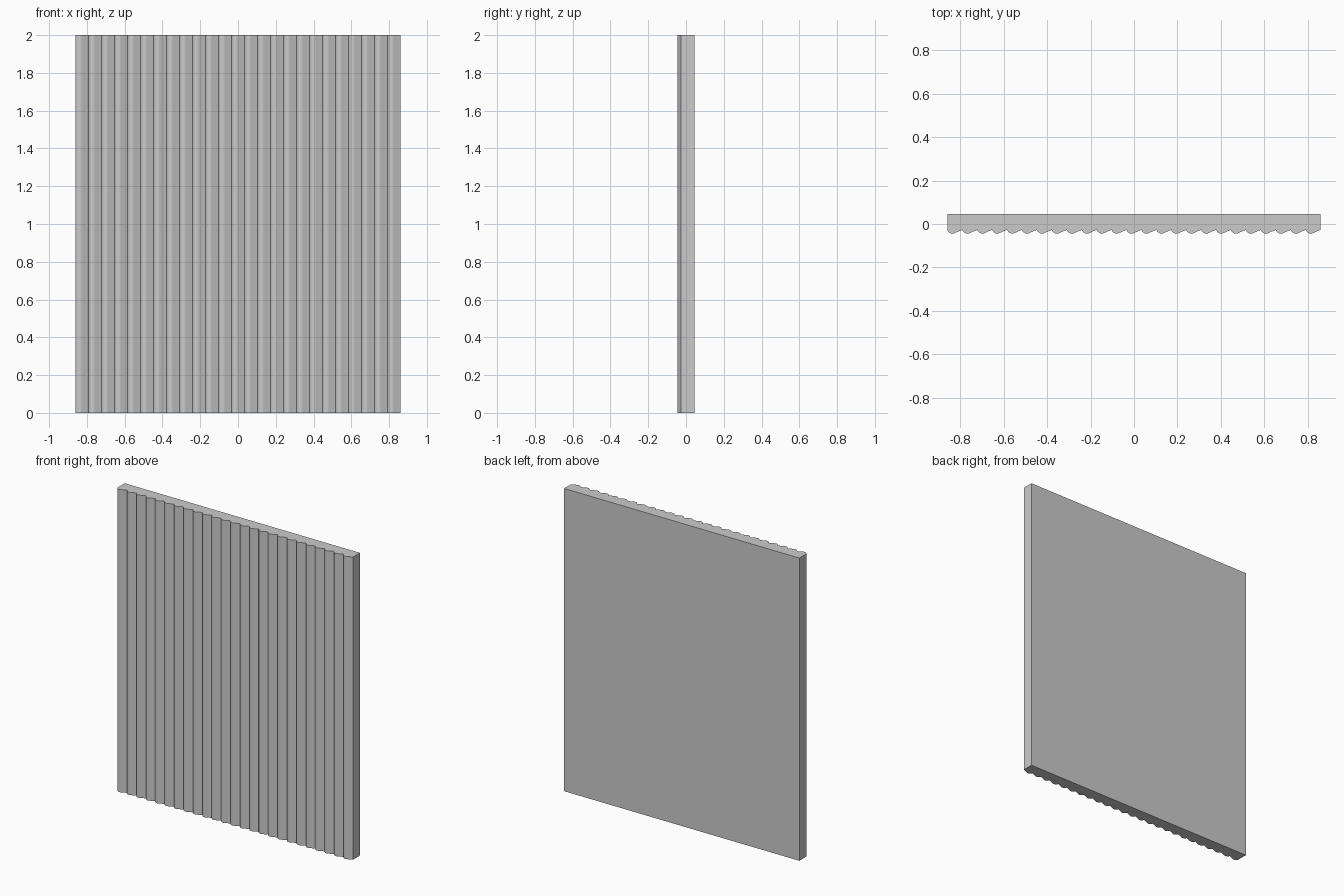
import bpy, bmesh

if "Cube" in bpy.data.objects:
    bpy.data.objects.remove(bpy.data.objects["Cube"])

HALF_W, BACK, HEIGHT = 0.86, 0.045, 2.0
FLUTES = 25
PITCH = 2 * HALF_W / FLUTES

# one asymmetric flute: (fraction of pitch, y)
FLUTE = [(0.0, -0.027), (0.04, -0.033), (0.12, -0.039), (0.22, -0.043),
         (0.34, -0.045), (0.46, -0.043), (0.58, -0.039), (0.78, -0.033)]

# panel cross-section: flat back, fluted front
profile = [(-HALF_W + (i + f) * PITCH, y) for i in range(FLUTES) for f, y in FLUTE]
profile[0] = (-HALF_W, -0.032)
profile += [(HALF_W, -0.027), (HALF_W, BACK), (-HALF_W, BACK)]

# extrude the section upward
bm = bmesh.new()
base = bm.faces.new([bm.verts.new((x, y, 0)) for x, y in profile])
top = bmesh.ops.extrude_face_region(bm, geom=[base], use_keep_orig=True)
bmesh.ops.translate(bm, vec=(0, 0, HEIGHT),
                    verts=[v for v in top["geom"] if isinstance(v, bmesh.types.BMVert)])
bmesh.ops.recalc_face_normals(bm, faces=bm.faces)

mesh = bpy.data.meshes.new("fluted_panel")
bm.to_mesh(mesh)
bm.free()
panel = bpy.data.objects.new("fluted_panel", mesh)
bpy.context.collection.objects.link(panel)

# smooth flutes with crisp grooves and borders
bpy.context.view_layer.objects.active = panel
panel.select_set(True)
bpy.ops.object.shade_smooth_by_angle(angle=0.6)
